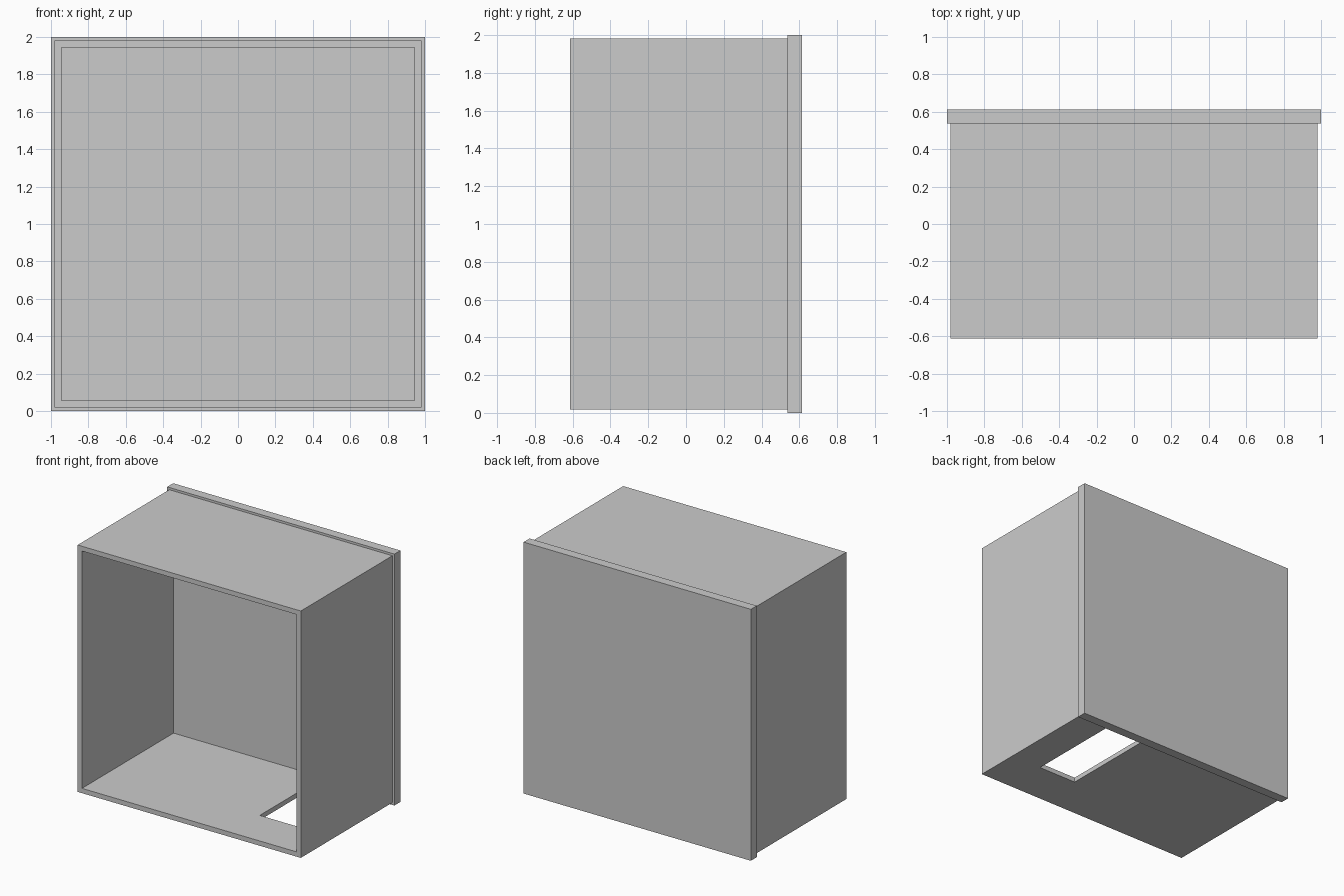
import bpy

if "Cube" in bpy.data.objects:
    bpy.data.objects.remove(bpy.data.objects["Cube"])

FRONT, SEAM, BACK = -0.613, 0.538, 0.613


def box(name, x0, x1, y0, y1, z0, z1):
    bpy.ops.mesh.primitive_cube_add(size=1, location=((x0 + x1) / 2, (y0 + y1) / 2, (z0 + z1) / 2))
    ob = bpy.context.object
    ob.name = name
    ob.scale = (x1 - x0, y1 - y0, z1 - z0)
    bpy.ops.object.transform_apply(location=True, rotation=True, scale=True)
    return ob


def cut(target, cutter):
    mod = target.modifiers.new("cut", 'BOOLEAN')
    mod.operation = 'DIFFERENCE'
    mod.solver = 'EXACT'
    mod.object = cutter
    cutter.hide_render = True
    bpy.context.view_layer.objects.active = target
    bpy.ops.object.modifier_apply(modifier=mod.name)
    bpy.data.objects.remove(cutter, do_unlink=True)


# Cabinet shell: square tube open at the front
shell = box("cabinet_shell", -0.982, 0.982, FRONT, SEAM, 0.018, 1.982)
cut(shell, box("cavity_cutter", -0.944, 0.944, FRONT - 0.1, SEAM + 0.1, 0.056, 1.944))

# Slot in the floor, running back to the rear panel
cut(shell, box("floor_slot_cutter", 0.37, 0.71, -0.255, SEAM + 0.1, -0.1, 0.2))

# Slightly oversized rear panel
box("back_panel", -1, 1, SEAM, BACK, 0, 2)
